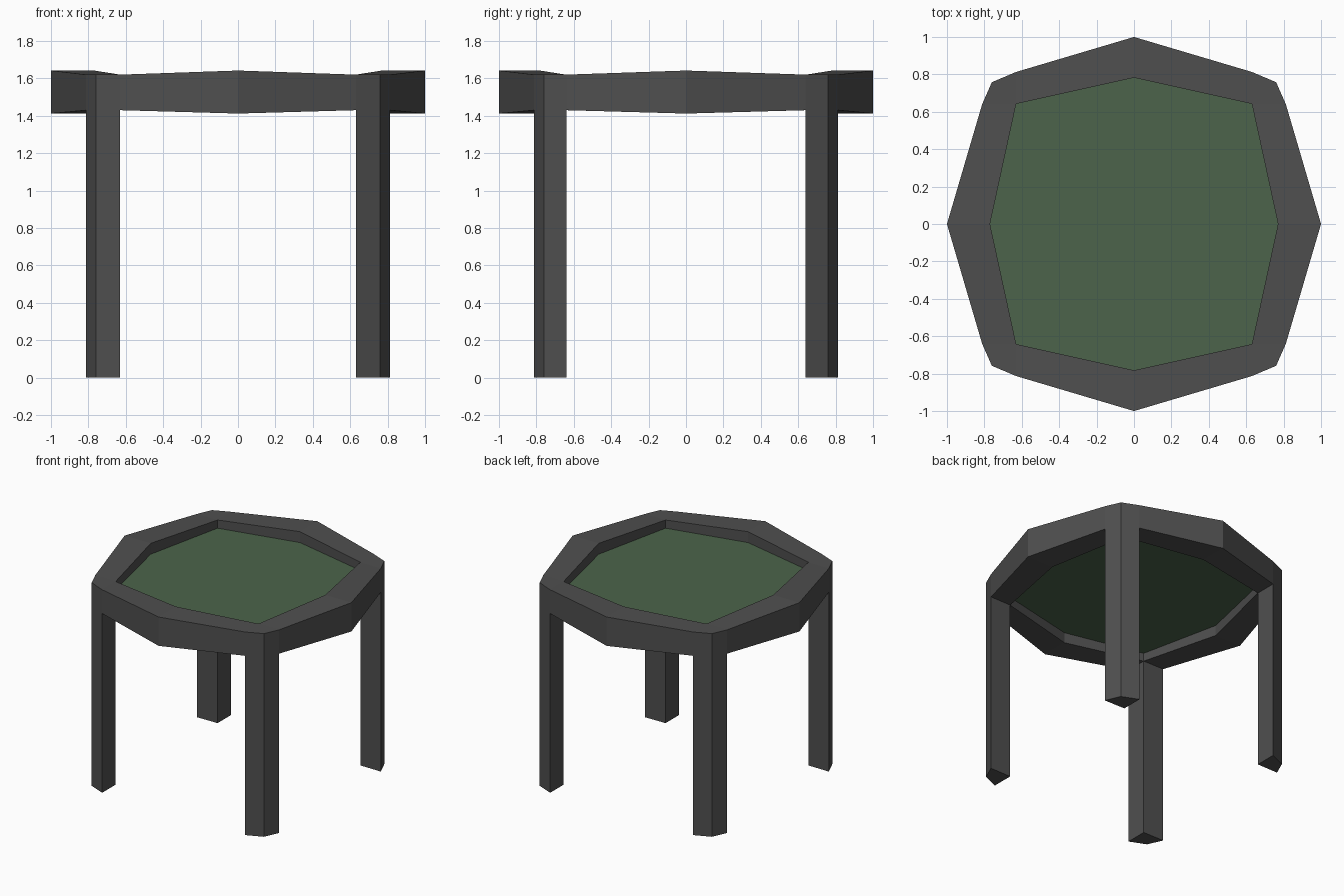
import bpy, bmesh

if "Cube" in bpy.data.objects:
    bpy.data.objects.remove(bpy.data.objects["Cube"])


def material(name, rgb):
    m = bpy.data.materials.new(name)
    m.diffuse_color = (*rgb, 1.0)
    m.use_nodes = True
    m.node_tree.nodes["Principled BSDF"].inputs["Base Color"].default_value = m.diffuse_color
    return m


GREY = material("charcoal wood", (0.078, 0.078, 0.078))
GREEN = material("green felt", (0.072, 0.127, 0.070))


def finish(bm, name, mat):
    bmesh.ops.remove_doubles(bm, verts=bm.verts, dist=1e-4)
    bmesh.ops.recalc_face_normals(bm, faces=bm.faces)
    mesh = bpy.data.meshes.new(name)
    bm.to_mesh(mesh)
    bm.free()
    mesh.materials.append(mat)
    obj = bpy.data.objects.new(name, mesh)
    bpy.context.collection.objects.link(obj)
    return obj


def prism(name, outline, z0, z1, mat):
    bm = bmesh.new()
    low = [bm.verts.new((x, y, z0)) for x, y in outline]
    high = [bm.verts.new((x, y, z1)) for x, y in outline]
    bm.faces.new(low)
    bm.faces.new(high)
    n = len(outline)
    for i in range(n):
        j = (i + 1) % n
        bm.faces.new((low[i], low[j], high[j], high[i]))
    return finish(bm, name, mat)


# Plan of one corner: three outer points and one inner point
OUTER = [(0.812, 0.64), (0.76, 0.758), (0.63, 0.813)]
INNER = (0.63, 0.642)
AXIS_Z = (1.412, 1.642)     # frame bottom and top at the middle of each side
CORNER_Z = (1.43, 1.62)     # frame bottom and top at the legs

# Stations round the frame: (inner point, outer points, heights)
stations = []
axes = [((0.77, 0), (1, 0)), ((0, 0.782), (0, 1)),
        ((-0.77, 0), (-1, 0)), ((0, -0.782), (0, -1))]
signs = [(1, 1), (-1, 1), (-1, -1), (1, -1)]
for (ax_in, ax_out), (sx, sy) in zip(axes, signs):
    stations.append((ax_in, [ax_out], AXIS_Z))
    corner = [(x * sx, y * sy) for x, y in OUTER]
    if sx * sy < 0:
        corner.reverse()
    stations.append(((INNER[0] * sx, INNER[1] * sy), corner, CORNER_Z))

# Frame ring
bm = bmesh.new()
rings = []
for inner, outer, (z0, z1) in stations:
    v_in = [bm.verts.new((*inner, z)) for z in (z0, z1)]
    v_out = [[bm.verts.new((*p, z)) for z in (z0, z1)] for p in outer]
    rings.append((v_in, v_out))
    for a, b in zip(v_out, v_out[1:]):          # blunt corner faces
        bm.faces.new((a[0], b[0], b[1], a[1]))
    if len(v_out) > 1:                          # corner top and bottom
        for k in (0, 1):
            bm.faces.new([v_in[k]] + [v[k] for v in v_out])
for i, (in_a, out_a) in enumerate(rings):
    in_b, out_b = rings[(i + 1) % len(rings)]
    a, b = out_a[-1], out_b[0]
    bm.faces.new((a[0], b[0], b[1], a[1]))
    bm.faces.new((in_a[0], in_b[0], in_b[1], in_a[1]))
    for k in (0, 1):
        bm.faces.new((in_a[k], a[k], b[k], in_b[k]))
finish(bm, "table_frame", GREY)

# Recessed top panel
prism("top_panel", [s[0] for s in stations], 1.495, 1.555, GREEN)

# Four legs
names = ["back_right_leg", "back_left_leg", "front_left_leg", "front_right_leg"]
for name, (sx, sy) in zip(names, signs):
    prism(name, [(x * sx, y * sy) for x, y in [INNER] + OUTER], 0.0, 1.43, GREY)
